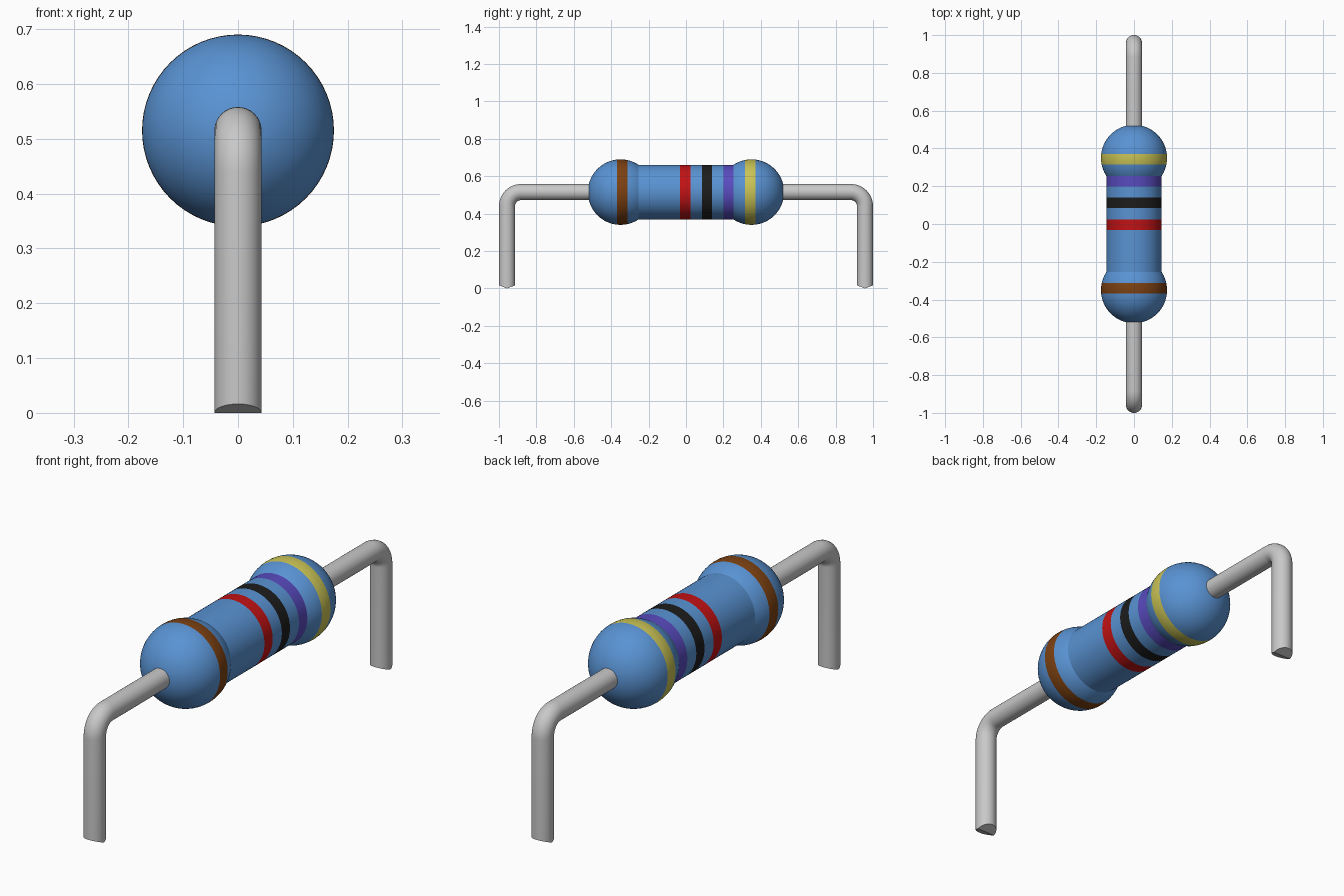
import bpy, bmesh, math
from mathutils import Vector

if "Cube" in bpy.data.objects:
    bpy.data.objects.remove(bpy.data.objects["Cube"])

AXIS_Z = 0.515                          # height of the body axis
BALL_R, BALL_Y, TUBE_R = 0.175, 0.35, 0.146
WIRE_R, WIRE_Y, BEND_R = 0.043, 0.957, 0.075


def material(name, r, g, b):
    m = bpy.data.materials.new(name)
    m.diffuse_color = (r, g, b, 1)
    m.use_nodes = True
    m.node_tree.nodes["Principled BSDF"].inputs["Base Color"].default_value = m.diffuse_color
    return m


blue = material("body blue", 0.10, 0.29, 0.65)
metal = material("wire grey", 0.58, 0.58, 0.58)
BAND_W = 0.055
bands = [(-0.341, material("band brown", 0.20, 0.052, 0.006)),
         (-0.004, material("band red", 0.54, 0.006, 0.007)),
         (0.112, material("band black", 0.012, 0.012, 0.012)),
         (0.227, material("band violet", 0.10, 0.07, 0.52)),
         (0.343, material("band yellow", 0.58, 0.54, 0.09))]


def skin(bm, rings):
    """Bridge consecutive closed rings with quads."""
    for a, b in zip(rings, rings[1:]):
        n = len(a)
        for i in range(n):
            j = (i + 1) % n
            bm.faces.new((a[i], a[j], b[j], b[i]))


def finish(bm, name, mats):
    bmesh.ops.remove_doubles(bm, verts=bm.verts, dist=1e-5)
    bmesh.ops.recalc_face_normals(bm, faces=bm.faces)
    mesh = bpy.data.meshes.new(name)
    bm.to_mesh(mesh)
    bm.free()
    for m in mats:
        mesh.materials.append(m)
    ob = bpy.data.objects.new(name, mesh)
    bpy.context.collection.objects.link(ob)
    bpy.ops.object.select_all(action='DESELECT')
    ob.select_set(True)
    bpy.context.view_layer.objects.active = ob
    bpy.ops.object.shade_smooth_by_angle(angle=math.radians(25))
    return ob


# Body: lathe of two balls joined by a tube, with cuts at every band edge
def body_radius(y):
    d = abs(y) - BALL_Y
    ball = math.sqrt(max(0, BALL_R ** 2 - d * d))
    return max(ball, TUBE_R) if d < 0 else ball


joint = BALL_Y - math.sqrt(BALL_R ** 2 - TUBE_R ** 2)
ys = {-joint, joint}
for k in range(29):
    y = BALL_Y + BALL_R * math.sin(math.pi / 2 - math.pi * k / 36)
    if y > joint + 0.002:
        ys |= {y, -y}
for c, _ in bands:
    ys |= {c - BAND_W / 2, c + BAND_W / 2}

bm = bmesh.new()
SEG = 64
rings = []
for y in sorted(ys):
    r = body_radius(y)
    rings.append([bm.verts.new((r * math.cos(2 * math.pi * i / SEG), y,
                                AXIS_Z + r * math.sin(2 * math.pi * i / SEG)))
                  for i in range(SEG)])
skin(bm, rings)
for f in bm.faces:
    y = f.calc_center_median().y
    for k, (c, _) in enumerate(bands):
        if abs(y - c) < BAND_W / 2:
            f.material_index = k + 1
finish(bm, "resistor_body", [blue] + [m for _, m in bands])


# Leads: round wire swept through a bend, ending in a shallow wedge tip
def lead(name, side):
    path = [(0.48, AXIS_Z, 0)]          # y, z, turn angle
    for k in range(13):
        a = math.pi / 2 * k / 12
        path.append((WIRE_Y - BEND_R + BEND_R * math.sin(a),
                     AXIS_Z - BEND_R + BEND_R * math.cos(a), a))
    path.append((WIRE_Y, 0, math.pi / 2))
    bm = bmesh.new()
    n, rings = 32, []
    for y, z, a in path:
        ring = []
        for i in range(n):
            t = 2 * math.pi * i / n
            u = WIRE_R * math.sin(t)
            p = Vector((WIRE_R * math.cos(t), y + u * math.sin(a), z + u * math.cos(a)))
            if z == 0:
                p.z = 0.38 * abs(u)
            p.y *= side
            ring.append(bm.verts.new(p))
        rings.append(ring)
    skin(bm, rings)
    bm.faces.new(rings[0])
    tip, h = rings[-1], n // 2
    bm.faces.new(tip[:h + 1])           # two slanted tip faces
    bm.faces.new(tip[h:] + tip[:1])
    finish(bm, name, [metal])


lead("front_lead", -1)
lead("back_lead", 1)
